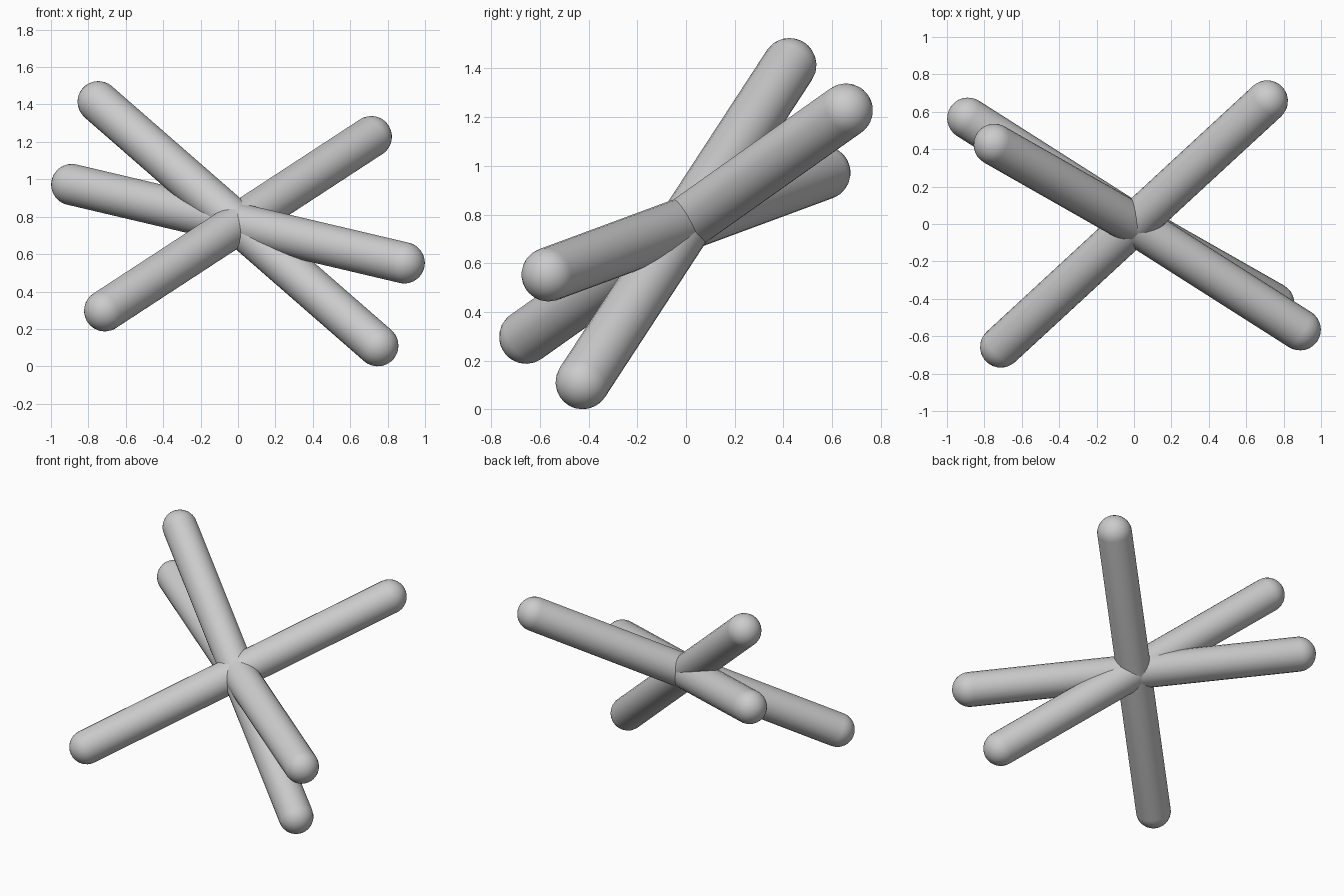
import bpy, bmesh, math
from mathutils import Vector

if "Cube" in bpy.data.objects:
    bpy.data.objects.remove(bpy.data.objects["Cube"])

R = 0.111          # rod radius
HUB = Vector((0, 0, 0.7625))
SEG, RINGS = 24, 8


def capsule(name, half):
    """Round-ended rod centred on the hub, reaching +/- half (cap centres)."""
    half = Vector(half)
    h = half.length
    # quarter-circle cap, straight side, quarter-circle cap
    steps = [i * math.pi / 2 / RINGS for i in range(RINGS + 1)]
    prof = [(R * math.sin(a), h + R * math.cos(a)) for a in steps]
    prof += [(r, -z) for r, z in reversed(prof)]
    bm = bmesh.new()
    verts = [bm.verts.new((r, 0, z)) for r, z in prof]
    edges = [bm.edges.new(p) for p in zip(verts, verts[1:])]
    bmesh.ops.spin(bm, geom=verts + edges, cent=(0, 0, 0), axis=(0, 0, 1),
                   angle=math.tau, steps=SEG, use_duplicate=False)
    bmesh.ops.remove_doubles(bm, verts=bm.verts, dist=1e-4)
    bmesh.ops.recalc_face_normals(bm, faces=bm.faces)
    for f in bm.faces:
        f.smooth = True
    mesh = bpy.data.meshes.new(name)
    bm.to_mesh(mesh)
    bm.free()
    ob = bpy.data.objects.new(name, mesh)
    ob.location = HUB
    ob.rotation_euler = half.to_track_quat('Z', 'Y').to_euler()
    bpy.context.collection.objects.link(ob)
    return ob


# three rods crossing at the hub
capsule("steep_rod", (-0.747, 0.425, 0.6515))
capsule("shallow_rod", (-0.888, 0.565, 0.209))
capsule("diagonal_rod", (0.712, 0.657, 0.465))
